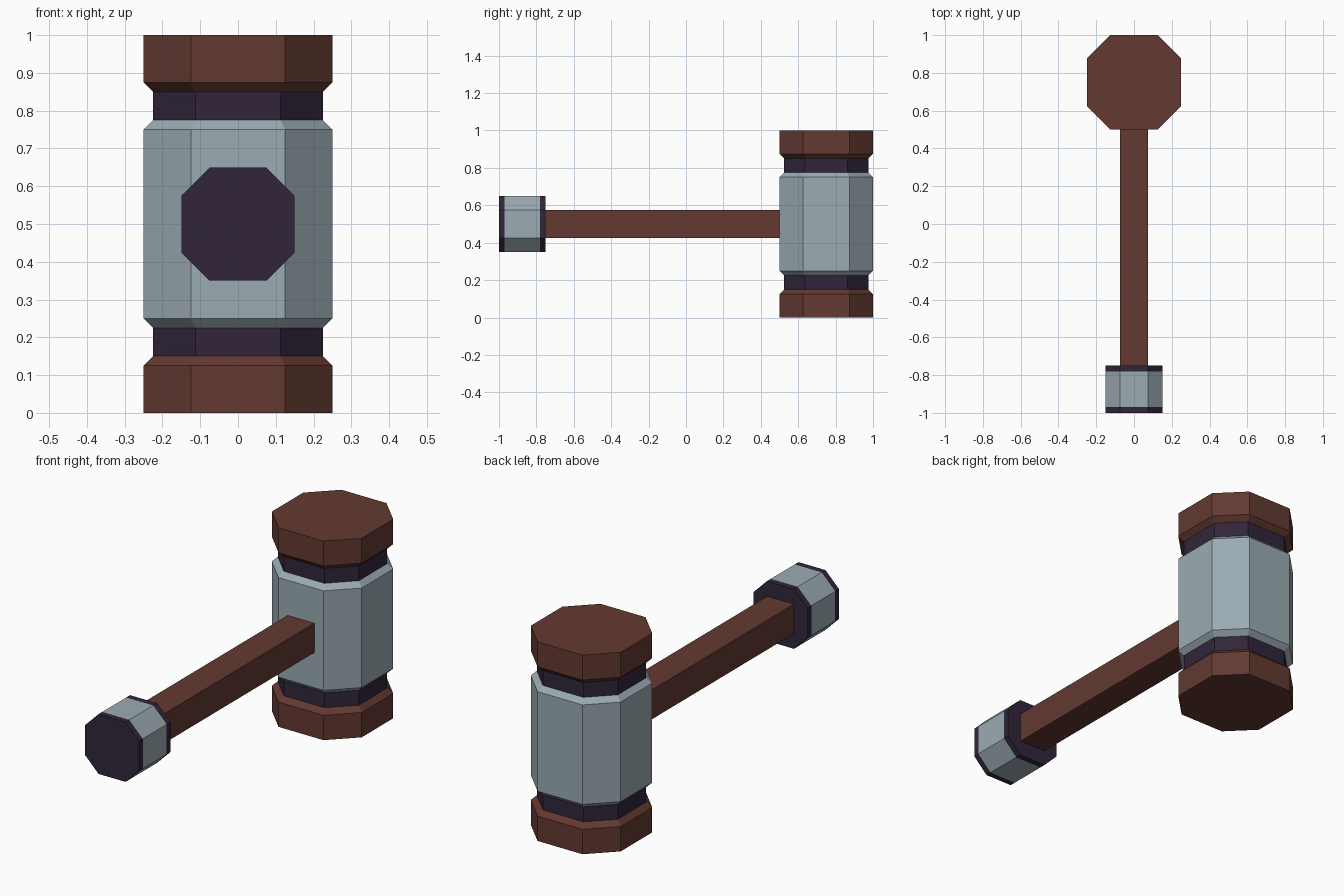
import bpy, bmesh, math

if "Cube" in bpy.data.objects:
    bpy.data.objects.remove(bpy.data.objects["Cube"])


def srgb(r, g, b):
    f = lambda c: c / 12.92 if c <= 0.04045 else ((c + 0.055) / 1.055) ** 2.4
    return (f(r / 255), f(g / 255), f(b / 255), 1)


def material(name, rgb):
    m = bpy.data.materials.new(name)
    m.diffuse_color = srgb(*rgb)
    m.use_nodes = True
    m.node_tree.nodes["Principled BSDF"].inputs["Base Color"].default_value = m.diffuse_color
    return m


MATS = [material("brown_wood", (99, 57, 49)),
        material("grey_metal", (155, 171, 178)),
        material("dark_band", (49, 37, 58))]
WOOD, METAL, DARK = range(3)

# Cross-sections with a half-width of 1
OCTAGON = [(1, -.5), (1, .5), (.5, 1), (-.5, 1), (-1, .5), (-1, -.5), (-.5, -1), (.5, -1)]
SQUARE = [(1, -1), (1, 1), (-1, 1), (-1, -1)]


def loft(name, section, rings, bands, location, along_y=False):
    """rings: (height, half-width); bands: colour of each strip between rings."""
    bm = bmesh.new()
    loops = [[bm.verts.new((x * r, y * r, z)) for x, y in section] for z, r in rings]
    n = len(section)
    for lo, hi, colour in zip(loops, loops[1:], bands):
        for i in range(n):
            j = (i + 1) % n
            bm.faces.new((lo[i], lo[j], hi[j], hi[i])).material_index = colour
    bm.faces.new(loops[0][::-1]).material_index = bands[0]
    bm.faces.new(loops[-1]).material_index = bands[-1]
    bmesh.ops.recalc_face_normals(bm, faces=bm.faces[:])
    mesh = bpy.data.meshes.new(name)
    bm.to_mesh(mesh)
    bm.free()
    for m in MATS:
        mesh.materials.append(m)
    ob = bpy.data.objects.new(name, mesh)
    ob.location = location
    if along_y:  # height runs towards -y
        ob.rotation_euler.x = math.pi / 2
    bpy.context.collection.objects.link(ob)
    return ob


# Hammer head: lower half profile, mirrored about z = 0.5
half = [(0, .25), (.125, .25), (.15, .225), (.225, .225), (.25, .25)]
half_bands = [WOOD, WOOD, DARK, METAL]
loft("hammer_head", OCTAGON,
     half + [(1 - z, r) for z, r in reversed(half)],
     half_bands + [METAL] + half_bands[::-1], (0, .75, 0))

# Square handle, ends slightly sunk into the head and pommel
loft("handle", SQUARE, [(0, .074), (1.29, .074)], [WOOD], (0, .52, .5), True)

# Pommel with a dark band at each end
loft("pommel", OCTAGON, [(0, .15), (.03, .15), (.22, .15), (.25, .15)],
     [DARK, METAL, DARK], (0, -.75, .5), True)
